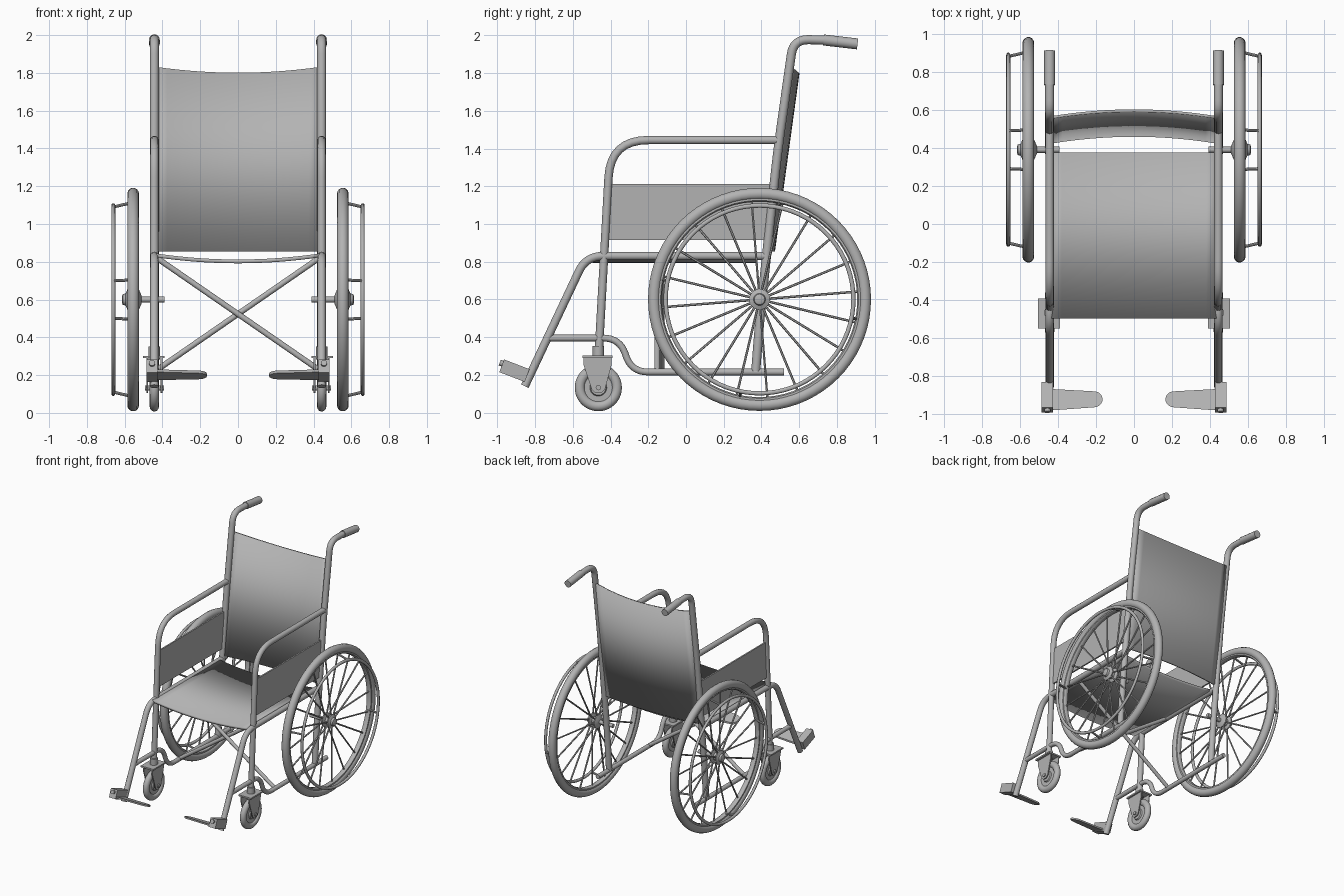
import bpy, bmesh
from math import sin, cos, pi, radians
from mathutils import Vector, Matrix

if "Cube" in bpy.data.objects:
    bpy.data.objects.remove(bpy.data.objects["Cube"])

grey = bpy.data.materials.new("plain_grey")
grey.use_nodes = True
grey.diffuse_color = (0.45, 0.45, 0.45, 1)
grey.node_tree.nodes["Principled BSDF"].inputs["Base Color"].default_value = (0.45, 0.45, 0.45, 1)

SIDE = 0.443                       # x of the side frames
HUB = Vector((0.555, 0.39, 0.60))  # big wheel centre


def finish(obj, mirror=True):
    """Material, smooth shading and a mirrored twin on the other side."""
    obj.data.materials.clear()
    obj.data.materials.append(grey)
    bpy.ops.object.select_all(action="DESELECT")
    obj.select_set(True)
    bpy.context.view_layer.objects.active = obj
    bpy.ops.object.shade_smooth_by_angle(angle=radians(40))
    if mirror:
        obj.modifiers.new("mirror", "MIRROR").use_mirror_merge = False
    return obj


def from_bmesh(name, bm, mirror=True):
    bmesh.ops.recalc_face_normals(bm, faces=bm.faces)
    mesh = bpy.data.meshes.new(name)
    bm.to_mesh(mesh)
    bm.free()
    obj = bpy.data.objects.new(name, mesh)
    bpy.context.collection.objects.link(obj)
    return finish(obj, mirror)


def rounded(points, radius):
    """Replace the inner corners of a path by smooth bends."""
    pts = [Vector(p) for p in points]
    path = [pts[0]]
    for a, b, c in zip(pts, pts[1:], pts[2:]):
        r = min(radius, (a - b).length * 0.48, (c - b).length * 0.48)
        p, q = b + (a - b).normalized() * r, b + (c - b).normalized() * r
        for i in range(9):
            t = i / 8
            path.append(p * (1 - t) ** 2 + b * 2 * t * (1 - t) + q * t * t)
    return path + [pts[-1]]


def tube(name, points, radius=0.022, bend=0.1, mirror=True):
    curve = bpy.data.curves.new(name, "CURVE")
    curve.dimensions = "3D"
    curve.bevel_depth = radius
    curve.bevel_resolution = 4
    curve.use_fill_caps = True
    path = rounded(points, bend)
    spline = curve.splines.new("POLY")
    spline.points.add(len(path) - 1)
    for sp, p in zip(spline.points, path):
        sp.co = (*p, 1)
    obj = bpy.data.objects.new(name, curve)
    bpy.context.collection.objects.link(obj)
    bpy.ops.object.select_all(action="DESELECT")
    obj.select_set(True)
    bpy.context.view_layer.objects.active = obj
    bpy.ops.object.convert(target="MESH")
    return finish(bpy.context.view_layer.objects.active, mirror)


def side_tube(name, yz, radius=0.022, bend=0.1, x=SIDE):
    return tube(name, [(x, y, z) for y, z in yz], radius, bend)


def rod(bm, a, b, r, sides=8):
    a, b = Vector(a), Vector(b)
    turn = (b - a).to_track_quat("Z", "Y").to_matrix().to_4x4()
    bmesh.ops.create_cone(bm, cap_ends=True, segments=sides, radius1=r, radius2=r,
                          depth=(b - a).length,
                          matrix=Matrix.Translation((a + b) / 2) @ turn)


def lathe(name, centre, profile, steps=72, closed=True):
    """Spin an (x, radius) profile round an axle along x."""
    bm = bmesh.new()
    rings = []
    for i in range(steps):
        a = 2 * pi * i / steps
        rings.append([bm.verts.new((centre[0] + x, centre[1] + r * cos(a), centre[2] + r * sin(a)))
                      for x, r in profile])
    n = len(profile)
    for i in range(steps):
        p, q = rings[i], rings[(i + 1) % steps]
        for j in range(n if closed else n - 1):
            k = (j + 1) % n
            bm.faces.new((p[j], p[k], q[k], q[j]))
    if not closed:
        for j in (0, n - 1):
            bm.faces.new([ring[j] for ring in rings])
    return from_bmesh(name, bm)


def circle_profile(major, minor, wide, n=14):
    return [(wide * cos(2 * pi * i / n), major + minor * sin(2 * pi * i / n)) for i in range(n)]


def sheet(name, point, thickness, n=16):
    """Cloth sheet from a function of u and v."""
    bm = bmesh.new()
    grid = [[bm.verts.new(point(i / n * 2 - 1, v)) for i in range(n + 1)] for v in (0, 1)]
    for i in range(n):
        bm.faces.new((grid[0][i], grid[0][i + 1], grid[1][i + 1], grid[1][i]))
    obj = from_bmesh(name, bm, False)
    solid = obj.modifiers.new("thickness", "SOLIDIFY")
    solid.thickness = thickness
    solid.offset = 0


def prism(name, outline, offset):
    """Extrude a flat outline by an offset."""
    bm = bmesh.new()
    face = bm.faces.new([bm.verts.new(p) for p in outline])
    out = bmesh.ops.extrude_face_region(bm, geom=[face])["geom"]
    bmesh.ops.translate(bm, vec=offset, verts=[g for g in out if isinstance(g, bmesh.types.BMVert)])
    # the extrusion keeps the first face, so the prism is closed
    if not face.is_valid:
        bm.faces.new([v for v in bm.verts][:len(outline)])
    return from_bmesh(name, bm)


# Side frames
side_tube("back_posts", [(0.37, 0.22), (0.39, 0.48), (0.485, 1.38), (0.57, 1.98), (0.74, 1.975)], 0.024, 0.16)
side_tube("push_grips", [(0.73, 1.976), (0.91, 1.955)], 0.029)
side_tube("armrest_posts", [(-0.465, 0.28), (-0.40, 1.445), (0.485, 1.445)], 0.022, 0.2)
side_tube("seat_rails_and_front_legs", [(0.43, 0.83), (-0.53, 0.83), (-0.855, 0.14)], 0.022, 0.09)
side_tube("lower_rails", [(-0.73, 0.395), (-0.35, 0.395), (-0.29, 0.215), (0.52, 0.215)], 0.018, 0.09)

# Folding cross brace
for s, name in ((1, "cross_brace_rising"), (-1, "cross_brace_falling")):
    tube(name, [(-0.44 * s, -0.14 + 0.012 * s, 0.22), (0.43 * s, -0.14 + 0.012 * s, 0.82)], 0.015, mirror=False)

# Cloth seat, backrest and side panels
sheet("seat", lambda u, v: (0.435 * u, -0.495 + 0.87 * v, 0.802 + 0.032 * u * u), 0.02)
sheet("backrest", lambda u, v: (0.43 * u, 0.43 + 0.13 * v + 0.035 * (1 - u * u),
                                0.855 + v * (0.945 + 0.03 * u * u)), 0.014)
prism("side_panels", [(SIDE - 0.006, y, z) for y, z in
                      ((-0.43, 0.915), (0.44, 0.915), (0.465, 1.212), (-0.415, 1.212))], (0.012, 0, 0))

# Big wheels
lathe("tyres", HUB, circle_profile(0.56, 0.032, 0.031))
lathe("wheel_rims", HUB, [(-0.02, 0.545), (-0.02, 0.525), (-0.01, 0.518), (0.01, 0.518), (0.02, 0.525), (0.02, 0.545)])
lathe("hand_rims", HUB + Vector((0.105, 0, 0)), circle_profile(0.498, 0.012, 0.011, 10))
lathe("wheel_hubs", HUB, [(-0.045, 0.02), (-0.03, 0.055), (-0.02, 0.055), (-0.012, 0.03), (0.012, 0.03),
                          (0.02, 0.055), (0.03, 0.055), (0.04, 0.032), (0.055, 0.028), (0.06, 0.015)], 24, False)
bm = bmesh.new()
for i in range(20):
    a = 2 * pi * i / 20 + 0.08
    d = Vector((0, cos(a), sin(a)))
    flange = Vector((0.025 if i % 2 else -0.025, 0, 0))
    rod(bm, HUB + flange + d * 0.045, HUB + d * 0.525, 0.0065, 6)
from_bmesh("spokes", bm)
bm = bmesh.new()
for i in range(4):
    a = i * pi / 2 - 0.2
    d = Vector((0, cos(a), sin(a)))
    rod(bm, HUB + d * 0.525, HUB + d * 0.5 + Vector((0.105, 0, 0)), 0.008)
from_bmesh("hand_rim_struts", bm)
bm = bmesh.new()
rod(bm, (0.39, HUB.y, HUB.z), HUB, 0.016, 12)
from_bmesh("axles", bm)

# Casters with tapered forks
caster = Vector((SIDE, -0.465, 0.132))
lathe("caster_tyres", caster, circle_profile(0.098, 0.027, 0.025, 12), 40)
lathe("caster_discs", caster, [(-0.012, 0.08), (-0.012, 0.045), (-0.022, 0.04), (-0.022, 0.015),
                               (0.022, 0.015), (0.022, 0.04), (0.012, 0.045), (0.012, 0.08)], 32)
for x, name in ((-0.042, "inner_fork_plates"), (0.034, "outer_fork_plates")):
    outline = [(-0.078, 0.165), (-0.078, 0.12), (-0.035, -0.01), (-0.015, -0.028), (0.015, -0.028),
               (0.035, -0.01), (0.07, 0.12), (0.07, 0.165)]
    prism(name, [caster + Vector((x, y, z)) for y, z in outline], (0.008, 0, 0))
prism("fork_crowns", [caster + Vector((x, y, 0.158)) for x, y in
                      ((-0.055, -0.085), (0.06, -0.085), (0.06, 0.075), (-0.055, 0.075))], (0, 0, 0.012))
bm = bmesh.new()
rod(bm, caster - Vector((0.05, 0, 0)), caster + Vector((0.05, 0, 0)), 0.014, 12)
rod(bm, caster + Vector((0, 0, 0.15)), caster + Vector((0, 0, 0.22)), 0.03, 16)
from_bmesh("caster_pins", bm)

# Footrests: clamp block and a thin plate with a rounded inner end, tilted nose up
tilt = Matrix.Translation((0, -0.91, 0.222)) @ Matrix.Rotation(radians(-21), 4, "X")
clamp = [(-0.072, -0.036), (0.072, -0.036), (0.072, 0.036), (-0.072, 0.036)]
prism("footrest_clamps", [tilt @ Vector((0.425, y, z)) for y, z in clamp], (0.06, 0, 0))
plate = [(0.47, -0.065), (0.47, 0.06)]
plate += [(0.21 - 0.045 * sin(pi * i / 10), 0.045 * cos(pi * i / 10)) for i in range(11)]
prism("footplates", [tilt @ Vector((x, y, -0.03)) for x, y in plate], (0, 0, 0.014))
bm = bmesh.new()
rod(bm, tilt @ Vector((0.455, -0.07, 0.012)), tilt @ Vector((0.455, -0.088, 0.012)), 0.016, 12)
from_bmesh("clamp_bolts", bm)
